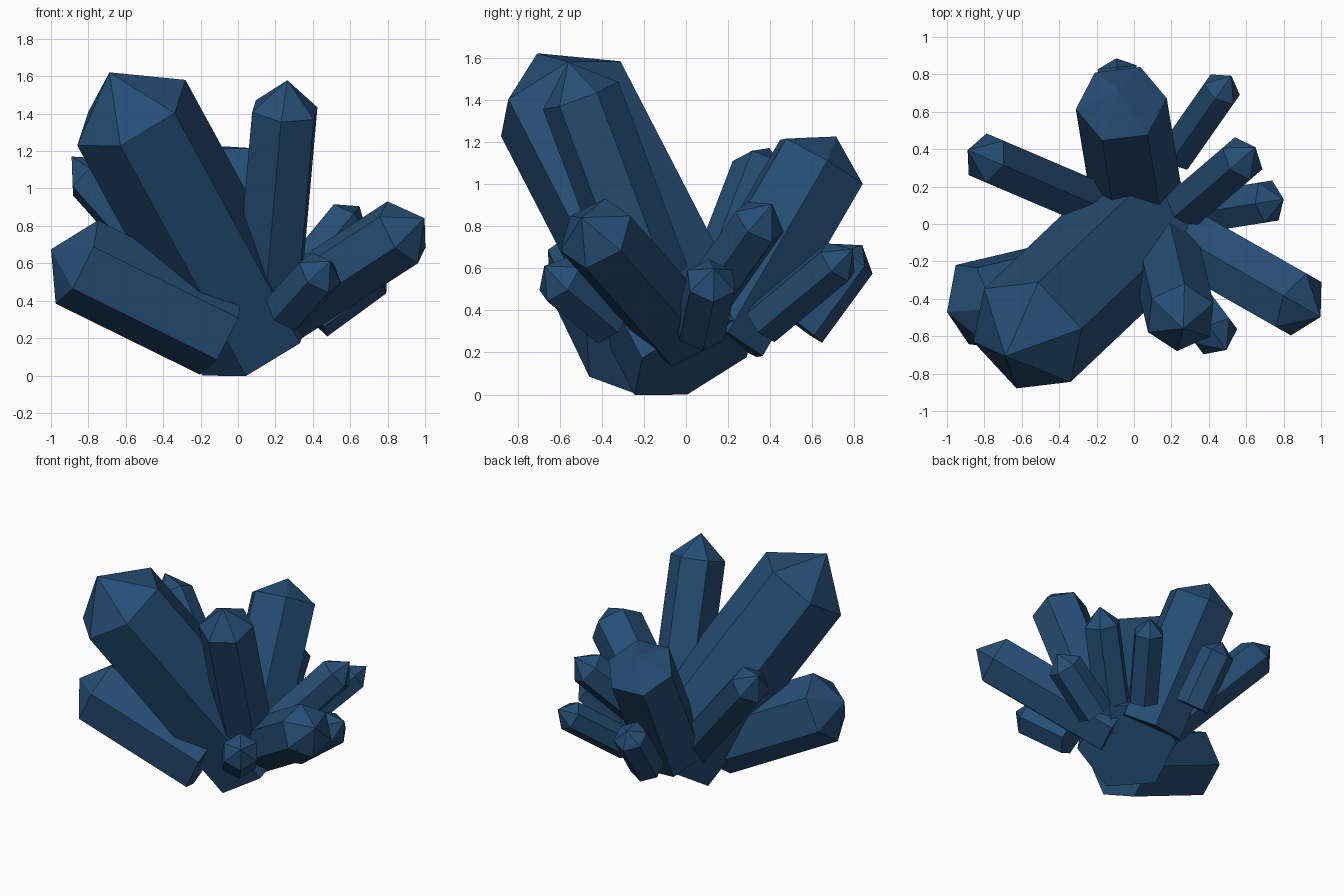
import bpy
import bmesh
from math import cos, sin, pi
from mathutils import Vector

cube = bpy.data.objects.get("Cube")
if cube:
    bpy.data.objects.remove(cube, do_unlink=True)

# Single deep blue crystal colour
blue = bpy.data.materials.new("deep_blue_crystal")
blue.use_nodes = True
colour = (0.019, 0.076, 0.178, 1.0)
blue.diffuse_color = colour
blue.node_tree.nodes["Principled BSDF"].inputs["Base Color"].default_value = colour

UP = (0, 0, 1)


def crystal(name, base, shoulder, radius, cap, corner=UP, sides=6):
    """Prism from base to shoulder, closed by a pointed cap; corner sets the roll."""
    base, shoulder = Vector(base), Vector(shoulder)
    axis = (shoulder - base).normalized()
    corner = Vector(corner)
    u = (corner - axis * corner.dot(axis)).normalized()
    v = axis.cross(u)
    spokes = [(u * cos(2 * pi * i / sides) + v * sin(2 * pi * i / sides)) * radius
              for i in range(sides)]

    bm = bmesh.new()
    low = [bm.verts.new(base + s) for s in spokes]
    high = [bm.verts.new(shoulder + s) for s in spokes]
    tip = bm.verts.new(shoulder + axis * cap)
    bm.faces.new(low[::-1])
    for i in range(sides):
        j = (i + 1) % sides
        bm.faces.new((low[i], low[j], high[j], high[i]))
        bm.faces.new((high[i], high[j], tip))
    bmesh.ops.recalc_face_normals(bm, faces=bm.faces)

    mesh = bpy.data.meshes.new(name)
    bm.to_mesh(mesh)
    bm.free()
    mesh.materials.append(blue)
    obj = bpy.data.objects.new(name, mesh)
    bpy.context.collection.objects.link(obj)


# Large crystals: the main one carries the base of the cluster
crystal("main_crystal", (0.1, 0.04, 0.175), (-0.57, -0.595, 1.405), 0.34, 0.27,
        corner=(0.29, 0.035, 0.175))
crystal("low_right_crystal", (-0.09, -0.255, 0.227), (-0.862, -0.438, 0.607), 0.25, 0.157,
        corner=(0, -0.195, -0.15))
crystal("tall_front_crystal", (0.155, -0.1, 0.35), (0.25, -0.5, 1.42), 0.192, 0.17,
        corner=(0.02, 0.18, 0.067))
crystal("back_crystal", (0.01, 0.168, 0.288), (-0.068, 0.643, 1.105), 0.245, 0.14,
        corner=(-0.1, -0.19, 0.105))

# Medium crystals
crystal("back_right_crystal", (-0.08, 0.05, 0.27), (-0.79, 0.353, 1.06), 0.14, 0.155)
crystal("front_left_crystal", (0.16, -0.02, 0.3), (0.88, -0.43, 0.765), 0.19, 0.155)
crystal("back_left_crystal", (0.16, -0.01, 0.31), (0.58, 0.35, 0.82), 0.13, 0.125)

# Small outer crystals
crystal("small_front_crystal", (0.26, -0.36, 0.35), (0.44, -0.6, 0.55), 0.13, 0.11)
crystal("small_left_crystal", (0.405, 0.07, 0.31), (0.72, 0.12, 0.54), 0.125, 0.1)
crystal("small_back_crystal", (-0.06, 0.55, 0.317), (-0.085, 0.79, 0.645), 0.12, 0.08)
crystal("small_back_left_crystal", (0.225, 0.37, 0.34), (0.47, 0.72, 0.63), 0.11, 0.107)
